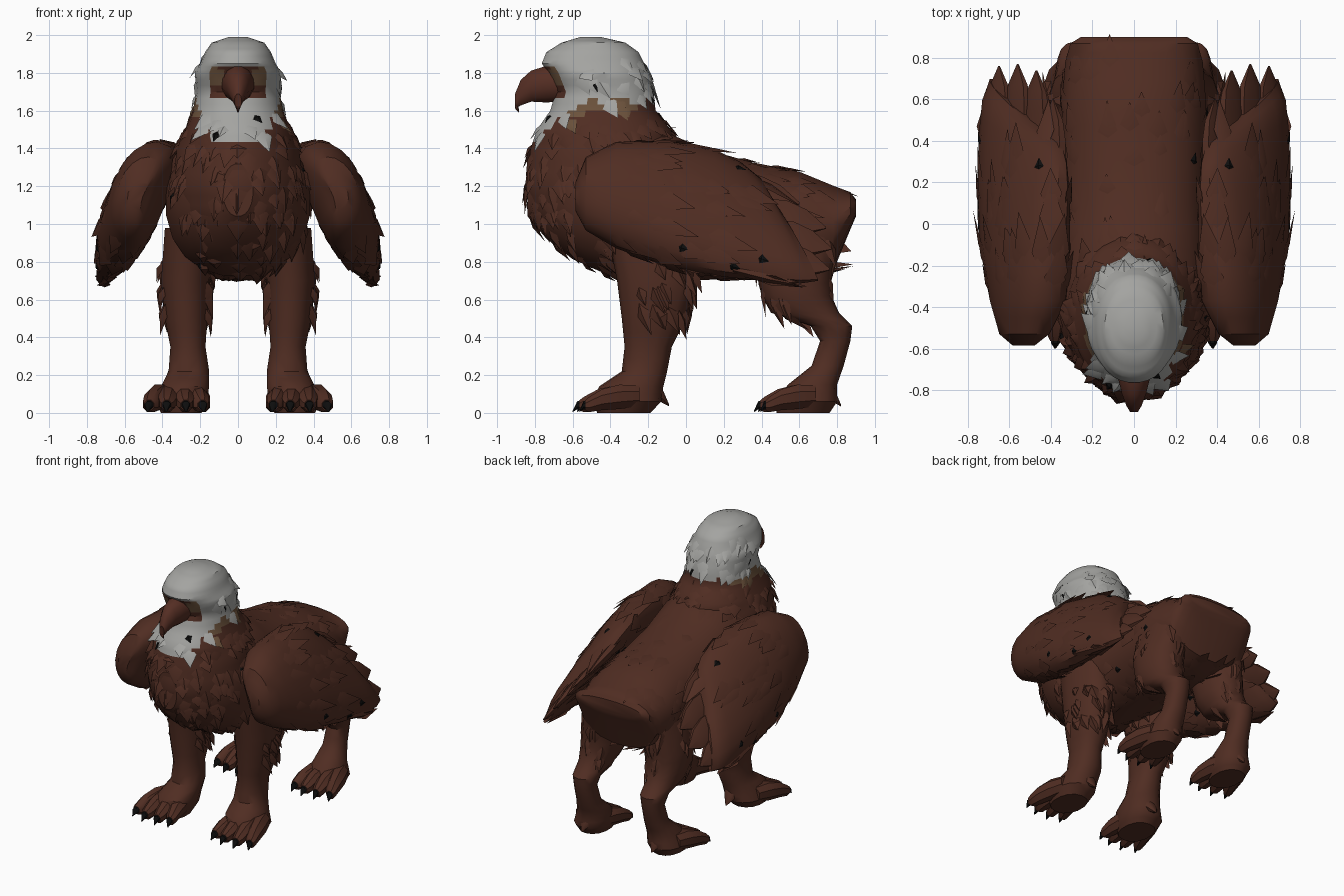
import bpy, bmesh, math, random
from mathutils import Vector as V

if "Cube" in bpy.data.objects:
    bpy.data.objects.remove(bpy.data.objects["Cube"])

random.seed(4)

def material(name, rgb):
    m = bpy.data.materials.new(name)
    m.diffuse_color = (*rgb, 1)
    m.use_nodes = True
    m.node_tree.nodes["Principled BSDF"].inputs["Base Color"].default_value = m.diffuse_color
    return m

MATS = [material("brown plumage", (0.080, 0.026, 0.016)),
        material("pale head feathers", (0.37, 0.37, 0.355)),
        material("tan feathers", (0.15, 0.085, 0.045)),
        material("black claw", (0.004, 0.004, 0.004)),
        material("beak brown", (0.09, 0.027, 0.017))]
BROWN, PALE, TAN, BLACK, BEAK = range(5)

def ring(c, a, b, n=16, p=2.0):
    # superellipse section around c, spanned by the half axes a and b
    pts = []
    for i in range(n):
        t = 2 * math.pi * (i + 0.5) / n
        u, w = math.cos(t), math.sin(t)
        u = math.copysign(abs(u) ** (2 / p), u)
        w = math.copysign(abs(w) ** (2 / p), w)
        pts.append(V(c) + V(a) * u + V(b) * w)
    return pts

def refine(rows, k):
    # insert k-1 interpolated rows between each pair
    out = []
    for r, s in zip(rows, rows[1:]):
        out += [[x + (y - x) * i / k for x, y in zip(r, s)] for i in range(k)]
    return out + [rows[-1]]

def loft(bm, rings, mat=BROWN):
    vs = [[bm.verts.new(p) for p in r] for r in rings]
    n = len(vs[0])
    faces = [bm.faces.new((r[i], r[(i + 1) % n], s[(i + 1) % n], s[i]))
             for r, s in zip(vs, vs[1:]) for i in range(n)]
    faces += [bm.faces.new(vs[0][::-1]), bm.faces.new(vs[-1])]
    for f in faces:
        f.material_index = mat
    bmesh.ops.recalc_face_normals(bm, faces=faces)
    return faces

def feathers(bm, faces, count, flow, size, width, lift, keep=None, mat=None):
    # scatter pointed ridged feathers over faces, a few of them black, lying along the flow
    spots = []
    for f in random.choices(faces, [f.calc_area() for f in faces], k=count):
        w = [random.random() for _ in f.verts]
        p = sum((v.co * x for v, x in zip(f.verts, w)), V()) / sum(w)
        spots.append((p, f.normal.copy()))
    for p, n in spots:
        if keep and not keep(p):
            continue
        d = V(flow(p))
        d -= n * d.dot(n)
        if d.length < 0.25:
            continue
        d.normalize()
        s = d.cross(n)
        colour = mat(p) if mat else BROWN
        L = size * random.uniform(0.7, 1.25)
        W = width * random.uniform(0.8, 1.2)
        if random.random() < 0.035:
            colour, L, W = BLACK, 0.06, 0.025
        pts = [p - d * L * 0.35 - n * 0.015, p + d * L * 0.25 + s * W, p + d * L + n * lift * 0.8,
               p + d * L * 0.25 - s * W, p + d * L * 0.25 + n * lift]
        b, l, t, r, m = [bm.verts.new(q) for q in pts]
        for q in ((b, l, m), (l, t, m), (t, r, m), (r, b, m), (b, r, t, l)):
            bm.faces.new(q).material_index = colour

def finish(bm, name, mirror=False):
    bmesh.ops.recalc_face_normals(bm, faces=bm.faces)
    me = bpy.data.meshes.new(name)
    bm.to_mesh(me)
    bm.free()
    for m in MATS:
        me.materials.append(m)
    ob = bpy.data.objects.new(name, me)
    bpy.context.collection.objects.link(ob)
    bpy.ops.object.select_all(action='DESELECT')
    ob.select_set(True)
    bpy.context.view_layer.objects.active = ob
    bpy.ops.object.shade_smooth_by_angle(angle=math.radians(35))
    if mirror:
        ob.modifiers.new("mirror", 'MIRROR')

# body: y, bottom z, top z, half width
rows = [(0.90, 1.04, 1.13, .26), (0.87, .97, 1.17, .31), (0.78, .75, 1.205, .335), (0.6, .70, 1.28, .35),
        (0.35, .71, 1.33, .35), (0.1, .70, 1.40, .35), (-0.15, .70, 1.51, .365), (-0.4, .72, 1.52, .385),
        (-0.6, .81, 1.48, .33), (-0.74, .92, 1.42, .21), (-0.84, 1.04, 1.32, .08)]
bm = bmesh.new()
fs = loft(bm, [ring((0, y, (a + b) / 2), (w, 0, 0), (0, 0, (b - a) / 2), 20, 2.2) for y, a, b, w in refine(rows, 2)])
feathers(bm, fs, 160, lambda p: (0, 0.9, -0.35), 0.14, 0.045, 0.01, lambda p: -0.3 < p.y < 0.78)
feathers(bm, fs, 260, lambda p: (0, 0.4, -1), 0.11, 0.045, 0.018, lambda p: p.y < -0.25 and p.z < 1.3)
finish(bm, "body")

# neck and head: z, front y, back y, half width
def head_colour(p):
    edge = min(1.44 + 0.8 * max(p.y + 0.80, 0), 1.645) + random.uniform(-.015, .015)
    if p.y < -0.6 and 1.66 < p.z < 1.84 and abs(p.x) < 0.135:
        return BROWN if abs(p.x) < 0.09 or p.z < 1.72 else TAN
    if p.z > edge:
        return PALE
    return TAN if p.z > edge - 0.05 and -0.62 < p.y < -0.25 else BROWN

rows = [(0.92, -.72, -.2, .26), (1.05, -.82, -.1, .32), (1.2, -.855, -.02, .35), (1.4, -.825, -.04, .325),
        (1.5, -.79, -.08, .28), (1.6, -.72, -.16, .24), (1.7, -.69, -.17, .22), (1.8, -.73, -.2, .23),
        (1.85, -.765, -.22, .20), (1.91, -.74, -.25, .175), (1.96, -.66, -.32, .14), (1.99, -.56, -.45, .05)]
bm = bmesh.new()
fs = loft(bm, [ring((0, (a + b) / 2, z), (w, 0, 0), (0, (b - a) / 2, 0), 32, 2.2 if z > 1.45 else 1.9)
               for z, a, b, w in refine(rows, 3)])
for f in fs:
    f.material_index = head_colour(f.calc_center_median())
feathers(bm, fs, 330, lambda p: (0, 0.3, -1), 0.11, 0.045, 0.016, lambda p: 0.95 < p.z < 1.5, head_colour)
feathers(bm, fs, 280, lambda p: (0, 0.5, -0.8), 0.10, 0.04, 0.012,
         lambda p: 1.46 < p.z < 1.95 and not (p.y < -.58 and p.z > 1.62 and abs(p.x) < 0.2), head_colour)
finish(bm, "neck_and_head")

# beak: y, centre z, half width, half height
rows = [(-.60, 1.75, .10, .10), (-.74, 1.74, .08, .10), (-.82, 1.73, .06, .085), (-.875, 1.695, .038, .07),
        (-.905, 1.65, .02, .04), (-.885, 1.60, .006, .01)]
bm = bmesh.new()
loft(bm, [ring((0, y, z), (w, 0, 0), (0, 0, h), 12) for y, z, w, h in rows], BEAK)
finish(bm, "beak")

# folded wings: y, top x, top z, bottom x, bottom z, half thickness, backward shift of the lower edge
rows = [(-.585, .49, 1.22, .54, 1.07, .04, 0), (-.53, .45, 1.35, .57, .97, .10, 0),
        (-.37, .39, 1.425, .60, .88, .15, 0), (-.1, .36, 1.43, .67, .785, .15, 0),
        (.14, .34, 1.39, .71, .73, .12, .06), (.29, .34, 1.32, .72, .70, .09, .16),
        (.39, .36, 1.24, .715, .69, .065, .22), (.45, .41, 1.13, .69, .70, .03, .25)]
bm = bmesh.new()
rings = []
for y, x1, z1, x2, z2, t, shift in refine(rows, 2):
    half = V((x1 - x2, 0, z1 - z2)) / 2
    out = V((half.z, 0, -half.x)).normalized()
    mid = V(((x1 + x2) / 2, y, (z1 + z2) / 2))
    # bow the section outward in the middle
    r = []
    for q in ring(mid, half, out * t, 18, 2.4):
        k = (q - mid).dot(half) / half.length_squared
        r.append(q + out * 0.03 * (1 - k * k) + V((0, shift * (1 - k) / 2, 0)))
    rings.append(r)
fs = loft(bm, rings)
flow = lambda p: (0, 1, -0.33)
feathers(bm, fs, 110, flow, 0.20, 0.05, 0.01, lambda p: -0.4 < p.y < 0.3)
feathers(bm, fs, 60, flow, 0.28, 0.055, 0.01, lambda p: 0.1 < p.y < 0.42 and p.z < 1.3)
# broad flight feathers at the wing tip: x, z, tip y
o, s = V((0.85, 0, 0.53)), V((-0.53, 0, 0.85))
for x, z, end in ((.39, 1.14, .60), (.47, 1.01, .74), (.56, .90, .77), (.65, .79, .76), (.69, .74, .64)):
    sec = []
    for y, dz, w, h in ((.25, .07, .09, .04), (end - .2, .03, .10, .035), (end - .1, 0, .08, .025), (end, -.03, .006, .004)):
        sec.append(ring((x, y, z + dz), s * w, o * h, 6))
    loft(bm, sec)
finish(bm, "folded_wings", True)

# paw: four splayed toes with claws
def paw(bm, x, y, reach):
    for dx0, dx, r in ((-.08, -.14, .92), (-.03, -.045, 1), (.04, .06, 1), (.08, .16, .88)):
        def toe(steps, mat):
            loft(bm, [ring((x + dx0 + (dx - dx0) * k, y - reach * r * k, z), (h * 0.95, 0, 0), (0, 0, h), 8)
                      for k, z, h in steps], mat)
        toe(((-.2, .09, .06), (.2, .085, .07), (.55, .07, .06), (.8, .045, .044), (.88, .04, .03)), BROWN)
        toe(((.80, .045, .03), (.92, .04, .023), (1, .008, .004)), BLACK)

def leg(name, rows, foot, tuft):
    bm = bmesh.new()
    fs = loft(bm, [ring((x, y, z), (a, 0, 0), (0, b, 0), 14, 2.2) for z, x, y, a, b in refine(rows, 2)])
    feathers(bm, fs, *tuft)
    paw(bm, *foot)
    finish(bm, name, True)

# legs: z, centre x, centre y, half width, half depth
leg("front_legs", [(.98, .26, -.2, .13, .22), (.7, .28, -.155, .13, .21), (.5, .275, -.17, .115, .17),
                   (.35, .265, -.20, .095, .125), (.22, .26, -.22, .11, .12), (.14, .28, -.29, .13, .17),
                   (.06, .30, -.31, .14, .18), (0, .30, -.33, .11, .14)], (.32, -.30, .30),
    (170, lambda p: (0, .45, -1), .13, .035, .03, lambda p: .38 < p.z < .9 and p.y > -.25))
leg("hind_legs", [(1.0, .21, .58, .13, .25), (.75, .26, .57, .15, .20), (.62, .27, .585, .14, .185),
                  (.53, .28, .63, .11, .18), (.46, .28, .77, .09, .11), (.38, .28, .79, .075, .08),
                  (.25, .28, .75, .08, .085), (.15, .29, .67, .11, .13), (.06, .305, .64, .13, .16),
                  (0, .305, .62, .10, .14)],
    (.315, .64, .28), (60, lambda p: (0, .3, -1), .13, .035, .015, lambda p: p.z > .5))

# heel spurs
bm = bmesh.new()
for x, y in ((.27, -.16), (.29, .75)):
    loft(bm, [ring((x, y + k * .07, z), (r, 0, 0), (0, 0, r), 8)
              for k, z, r in ((0, .13, .06), (.5, .09, .04), (1, .04, .006))])
finish(bm, "heel_spurs", True)
